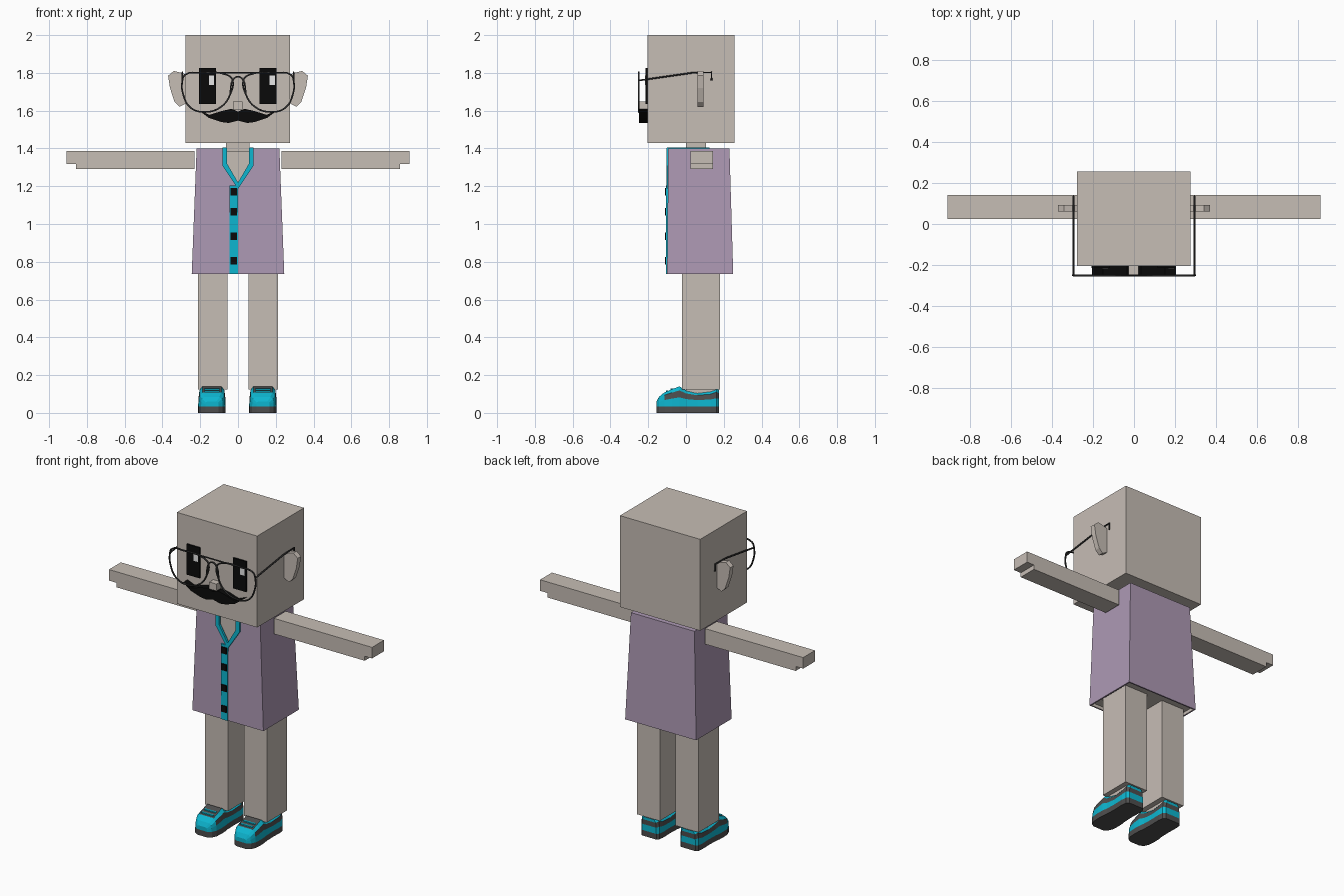
import bpy, bmesh

if "Cube" in bpy.data.objects:
    bpy.data.objects.remove(bpy.data.objects["Cube"])


def material(name, rgb):
    m = bpy.data.materials.new(name)
    m.use_nodes = True
    m.diffuse_color = (*rgb, 1)
    m.node_tree.nodes["Principled BSDF"].inputs["Base Color"].default_value = (*rgb, 1)
    return m


SKIN = material("skin", (0.565, 0.509, 0.462))
PURPLE = material("shirt_purple", (0.418, 0.319, 0.456))
CYAN = material("trim_cyan", (0.004, 0.468, 0.631))
BLACK = material("black", (0.003, 0.003, 0.003))
GREY = material("shoe_grey", (0.075, 0.075, 0.075))
WIRE = material("wire_grey", (0.03, 0.03, 0.03))
WHITE = material("eye_white", (0.9, 0.9, 0.9))


def finish(name, bm, *mats):
    bmesh.ops.recalc_face_normals(bm, faces=bm.faces)
    me = bpy.data.meshes.new(name)
    bm.to_mesh(me)
    bm.free()
    ob = bpy.data.objects.new(name, me)
    bpy.context.collection.objects.link(ob)
    for m in mats:
        me.materials.append(m)
    return ob


def box(name, mat, x, y, z):
    """Box between (min, max) bounds on each axis."""
    bm = bmesh.new()
    bmesh.ops.create_cube(bm, size=1)
    for v in bm.verts:
        v.co = [b[0] + (c + 0.5) * (b[1] - b[0]) for c, b in zip(v.co, (x, y, z))]
    return finish(name, bm, mat)


def prism(name, mat, outline, y0, y1):
    """Front (x, z) outline extruded from y0 to y1."""
    bm = bmesh.new()
    face = bm.faces.new([bm.verts.new((x, y0, z)) for x, z in outline])
    geo = bmesh.ops.extrude_face_region(bm, geom=[face])["geom"]
    for v in geo:
        if isinstance(v, bmesh.types.BMVert):
            v.co.y = y1
    return finish(name, bm, mat)


def wire(name, points, cyclic=False, smooth=False, radius=0.005):
    cu = bpy.data.curves.new(name, "CURVE")
    cu.dimensions = "3D"
    cu.bevel_depth, cu.bevel_resolution, cu.resolution_u = radius, 1, 4
    if smooth:
        sp = cu.splines.new("BEZIER")
        sp.bezier_points.add(len(points) - 1)
        for p, co in zip(sp.bezier_points, points):
            p.co = co
            p.handle_left_type = p.handle_right_type = "AUTO"
    else:
        sp = cu.splines.new("POLY")
        sp.points.add(len(points) - 1)
        for p, co in zip(sp.points, points):
            p.co = (*co, 1)
    sp.use_cyclic_u = cyclic
    cu.materials.append(WIRE)
    ob = bpy.data.objects.new(name, cu)
    bpy.context.collection.objects.link(ob)


# Head, neck, nose
box("head", SKIN, (-0.278, 0.276), (-0.205, 0.257), (1.43, 2.0))
box("neck", SKIN, (-0.063, 0.06), (0.0, 0.105), (1.3, 1.44))
box("nose", SKIN, (-0.027, 0.023), (-0.245, -0.2), (1.605, 1.648))

# Moustache, mirrored outline
half = [(0.035, 1.61), (0.09, 1.597), (0.15, 1.578), (0.205, 1.6),
        (0.155, 1.562), (0.09, 1.54), (0.05, 1.535)]
outline = [(0, 1.595)] + half + [(0, 1.547)] + [(-x, z) for x, z in reversed(half)]
prism("moustache", BLACK, outline, -0.248, -0.204)

# Eyes with highlights
for side, x in (("right", -0.206), ("left", 0.115)):
    box(side + "_eye", BLACK, (x, x + 0.09), (-0.2145, -0.205), (1.635, 1.825))
    box(side + "_eye_highlight", WHITE, (x + 0.052, x + 0.08), (-0.2165, -0.2135), (1.735, 1.785))

# Ears
ear = [(0.27, 1.79), (0.3, 1.8), (0.34, 1.81), (0.37, 1.785), (0.36, 1.72),
       (0.335, 1.645), (0.31, 1.62), (0.27, 1.64)]
for side, s in (("left", 1), ("right", -1)):
    prism(side + "_ear", SKIN, [(s * x, z) for x, z in ear], 0.06, 0.093)

# Wire glasses
rim = [(0.28, 1.79), (0.2, 1.8), (0.06, 1.79), (0.03, 1.765), (0.042, 1.685),
       (0.09, 1.62), (0.175, 1.593), (0.25, 1.615), (0.29, 1.685), (0.295, 1.755)]
FY = -0.25
for side, s in (("left", 1), ("right", -1)):
    wire(side + "_rim", [(s * x, FY, z) for x, z in rim], True, True)
    wire(side + "_temple", [(s * 0.295, y, z) for y, z in
                            ((FY, 1.76), (0.03, 1.8), (0.135, 1.803), (0.135, 1.76))])
wire("top_bar", [(-0.2, FY, 1.8), (0.2, FY, 1.8)], radius=0.004)
wire("bridge", [(-0.042, FY, 1.69), (-0.025, FY, 1.765), (0, FY, 1.78),
                (0.025, FY, 1.765), (0.042, FY, 1.69)], smooth=True)

# Shirt: tapered box with a recessed underside
bm = bmesh.new()
bmesh.ops.create_cube(bm, size=1)
for v in bm.verts:
    top = v.co.z > 0
    v.co.x *= 0.438 if top else 0.49
    v.co.y = (-0.094 if top else -0.1) if v.co.y < 0 else (0.23 if top else 0.25)
    v.co.z = 1.4 if top else 0.735
bm.faces.ensure_lookup_table()
base = min(bm.faces, key=lambda f: f.calc_center_median().z)
bmesh.ops.inset_region(bm, faces=[base], thickness=0.012)
base.material_index = 1
for v in bmesh.ops.extrude_face_region(bm, geom=[base])["geom"]:
    if isinstance(v, bmesh.types.BMVert):
        v.co.z += 0.02
bmesh.ops.delete(bm, geom=[base], context="FACES")
shirt = finish("shirt", bm, PURPLE, SKIN)

# Neckline opening cut out of the shirt, with the chest behind it
neckline = [(-0.065, 1.45), (-0.065, 1.315), (0, 1.205), (0.07, 1.315), (0.07, 1.45)]
cutter = prism("neckline_cutter", PURPLE, neckline, -0.2, 0.11)
cutter.hide_render = True
mod = shirt.modifiers.new("neckline", "BOOLEAN")
mod.operation, mod.object, mod.solver = "DIFFERENCE", cutter, "EXACT"
bpy.context.view_layer.objects.active = shirt
bpy.ops.object.modifier_apply(modifier=mod.name)
bpy.data.objects.remove(cutter)
box("chest", SKIN, (-0.1, 0.1), (-0.08, 0.15), (1.15, 1.383))

# Collar trim, down the front and around the neck
for side, s in (("left", 1), ("right", -1)):
    strip = [(0.083, 1.402), (0.083, 1.31), (0, 1.185), (0, 1.22), (0.057, 1.318), (0.057, 1.402)]
    prism(side + "_collar_front", CYAN, [(s * x, z) for x, z in strip], -0.104, -0.09)
    box(side + "_collar_top", CYAN, sorted((s * 0.06, s * 0.083)), (-0.1, 0.125), (1.39, 1.405))
box("collar_back", CYAN, (-0.083, 0.083), (0.105, 0.125), (1.39, 1.405))

# Button strip and buttons
box("button_strip", CYAN, (-0.044, 0.0), (-0.105, -0.09), (0.735, 1.205))
for i, z in enumerate((1.17, 1.065, 0.935, 0.805)):
    box(f"button_{i + 1}", BLACK, (-0.04, -0.004), (-0.111, -0.103), (z - 0.02, z + 0.02))

# Arms with stepped fingertips, legs
for side, s in (("left", 1), ("right", -1)):
    arm = [(0.23, 1.29), (0.857, 1.29), (0.857, 1.318), (0.908, 1.318), (0.908, 1.387), (0.23, 1.387)]
    prism(side + "_arm", SKIN, [(s * x, z) for x, z in arm], 0.025, 0.142)
    box(side + "_leg", SKIN, sorted((s * 0.055, s * 0.213)), (-0.02, 0.18), (0.125, 0.76))

# Shoes: lofted stations of (y, half width, height)
stations = [(-0.157, 0.035, 0.06), (-0.143, 0.057, 0.085), (-0.115, 0.07, 0.108),
            (-0.075, 0.073, 0.125), (-0.035, 0.072, 0.14), (0.0, 0.067, 0.12),
            (0.06, 0.065, 0.108), (0.13, 0.067, 0.115), (0.162, 0.063, 0.13), (0.176, 0.05, 0.12)]


def shoe(name, cx):
    bm = bmesh.new()
    rows = []
    for y, w, h in stations:
        up = h - 0.035
        side = [(w, 0), (w, 0.035), (w * 0.98, 0.035 + up * 0.45),
                (w * 0.92, 0.035 + up * 0.8), (w * 0.7, h)]
        ring = side + [(-x, z) for x, z in reversed(side)]
        rows.append([bm.verts.new((cx + x, y, z)) for x, z in ring])
    bands = [0, 1, 0, 1, 0, 1, 0, 1, 0, 0]   # sole, stripe, upper, rim, top, ...
    n = len(bands)
    for a, b in zip(rows, rows[1:]):
        for i in range(n):
            f = bm.faces.new((a[i], a[(i + 1) % n], b[(i + 1) % n], b[i]))
            toe = f.calc_center_median().y < -0.12 and 0 < i < 8
            f.material_index = 1 if toe else bands[i]
    # Banded toe and heel ends
    for r in (rows[0], rows[-1]):
        for i in range(4):
            f = bm.faces.new((r[i], r[i + 1], r[n - 2 - i], r[n - 1 - i]))
            f.material_index = 1 if r is rows[0] and i else bands[i]
    finish(name, bm, GREY, CYAN)
    box(name + "_foot", SKIN, (cx - 0.05, cx + 0.05), (0.0, 0.155), (0.1, 0.13))
    for i, (y, z) in enumerate(((-0.1, 0.117), (-0.075, 0.127))):
        box(f"{name}_lace_{i + 1}", CYAN, (cx - 0.04, cx + 0.04), (y - 0.006, y + 0.006), (z - 0.006, z + 0.002))


shoe("left_shoe", 0.132)
shoe("right_shoe", -0.138)
